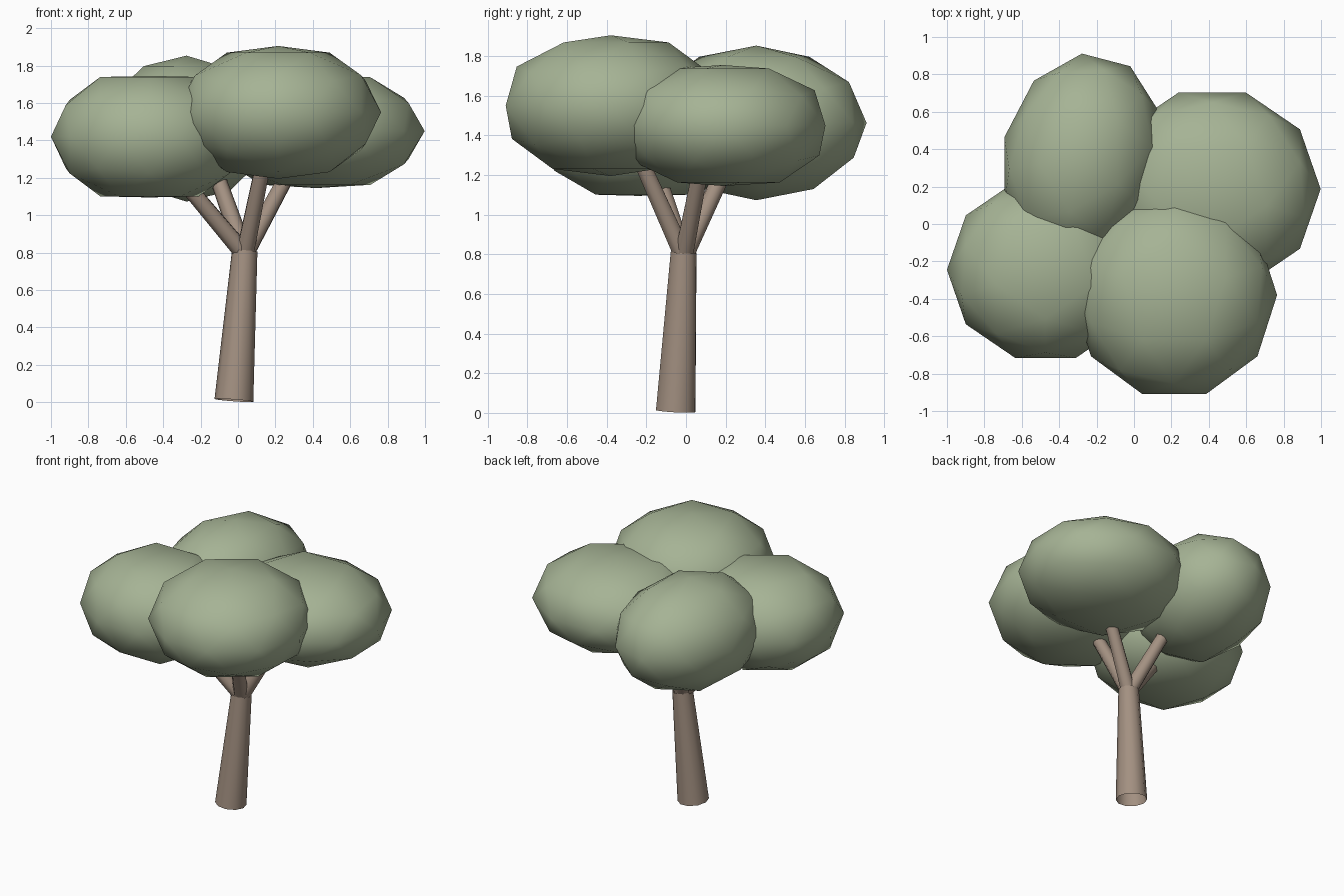
import bpy
import math
from mathutils import Matrix, Vector

cube = bpy.data.objects.get("Cube")
if cube:
    bpy.data.objects.remove(cube, do_unlink=True)


def flat_colour(name, rgb):
    mat = bpy.data.materials.new(name)
    mat.use_nodes = True
    mat.diffuse_color = (*rgb, 1)
    mat.node_tree.nodes["Principled BSDF"].inputs["Base Color"].default_value = (*rgb, 1)
    return mat


leaf_green = flat_colour("leaf_green", (0.38, 0.452, 0.3))
bark_brown = flat_colour("bark_brown", (0.365, 0.28, 0.22))


def tapered_limb(name, start, end, r1, r2, sides):
    """Open-ended tapered tube running between two points."""
    a, b = Vector(start), Vector(end)
    bpy.ops.mesh.primitive_cone_add(vertices=sides, radius1=r1, radius2=r2,
                                    depth=(b - a).length, location=(a + b) / 2,
                                    end_fill_type="NOTHING")
    ob = bpy.context.object
    ob.name = name
    ob.rotation_euler = (b - a).to_track_quat("Z", "Y").to_euler()
    ob.data.materials.append(bark_brown)
    bpy.ops.object.shade_smooth_by_angle(angle=math.radians(50))


def foliage_clump(name, centre, radii, half_height, spin, yaw=0):
    """Low-poly ball: spun, squashed, yawed, with poles pressed to half_height."""
    bpy.ops.mesh.primitive_ico_sphere_add(subdivisions=2, radius=1, location=centre)
    ob = bpy.context.object
    ob.name = name
    ob.data.transform(Matrix.Rotation(math.radians(yaw), 4, "Z")
                      @ Matrix.Diagonal((*radii, 1))
                      @ Matrix.Rotation(math.radians(spin), 4, "Z"))
    for v in ob.data.vertices:
        v.co.z = max(-half_height, min(half_height, v.co.z))
    ob.data.materials.append(leaf_green)
    bpy.ops.object.shade_smooth()


# Leaning trunk
tapered_limb("trunk", (-0.022, -0.052, 0.01), (0.036, -0.012, 0.81), 0.104, 0.068, 10)

# Branches from the fork into each clump
branch_tips = {
    "front_branch": (0.14, -0.24, 1.3),
    "right_branch": (-0.35, -0.16, 1.25),
    "left_branch": (0.29, 0.08, 1.26),
    "back_branch": (-0.13, 0.21, 1.26),
}
for name, tip in branch_tips.items():
    tapered_limb(name, (0.036, -0.012, 0.79), tip, 0.05, 0.042, 8)

# Foliage clumps
foliage_clump("front_foliage", (0.215, -0.38, 1.55), (0.55, 0.557, 0.375), 0.355, 18)
foliage_clump("right_foliage", (-0.473, -0.245, 1.42), (0.527, 0.495, 0.375), 0.325, 54)
foliage_clump("left_foliage", (0.418, 0.187, 1.45), (0.58, 0.543, 0.338), 0.305, -18)
foliage_clump("back_foliage", (-0.275, 0.355, 1.463), (0.432, 0.565, 0.392), 0.39, 52, -12)
